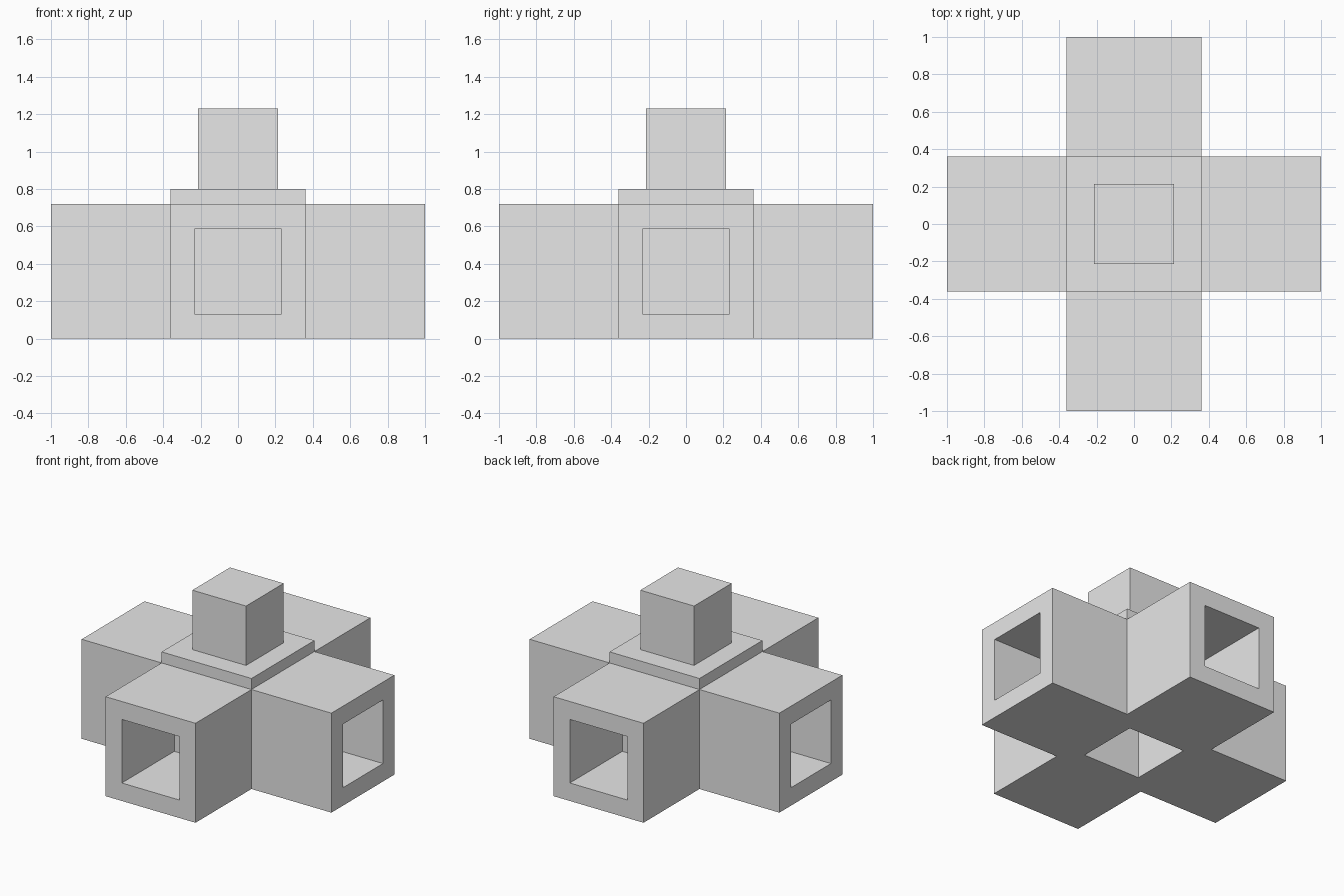
import bpy
import bmesh
from mathutils import Matrix, Vector

old = bpy.data.objects.get("Cube")
if old:
    bpy.data.objects.remove(old, do_unlink=True)

CORE = 0.72     # width of the centre block and arms
ARM = 0.64      # how far each arm sticks out
RIM = 0.13      # wall thickness around each recess
DEPTH = 0.60    # depth of each recess

grey = bpy.data.materials.new("plain_grey")
grey.use_nodes = True
grey.diffuse_color = (0.8, 0.8, 0.8, 1)
grey.node_tree.nodes["Principled BSDF"].inputs["Base Color"].default_value = (0.8, 0.8, 0.8, 1)


def new_box(width, height, base):
    """Box centred on the z axis, standing at the base height."""
    bm = bmesh.new()
    bmesh.ops.create_cube(bm, size=1)
    place = Matrix.Translation((0, 0, base + height / 2))
    bm.transform(place @ Matrix.Diagonal((width, width, height, 1)))
    bm.normal_update()
    return bm


def finish(bm, name):
    bmesh.ops.recalc_face_normals(bm, faces=bm.faces)
    mesh = bpy.data.meshes.new(name)
    bm.to_mesh(mesh)
    bm.free()
    mesh.materials.append(grey)
    obj = bpy.data.objects.new(name, mesh)
    bpy.context.collection.objects.link(obj)
    return obj


def push(bm, face, offset):
    """Extrude one face by an offset and return the moved face."""
    new = bmesh.ops.extrude_discrete_faces(bm, faces=[face])["faces"][0]
    bmesh.ops.translate(bm, verts=new.verts, vec=offset)
    return new


def recess(bm, face, direction):
    """Inset a face and sink it inwards."""
    bmesh.ops.inset_individual(bm, faces=[face], thickness=RIM, use_even_offset=True)
    push(bm, face, -direction * DEPTH)


# Cross-shaped body: four hollow arms and a recess underneath
body = new_box(CORE, CORE, 0)
for face in list(body.faces):
    out = Vector(face.normal)
    if abs(out.z) < 0.5:
        end = push(body, face, out * ARM)
        body.normal_update()
        recess(body, end, out)
    elif out.z < 0:
        recess(body, face, out)
finish(body, "cross_body")

# Raised plate and the block on top
finish(new_box(CORE, 0.08, CORE), "top_plate")
finish(new_box(0.43, 0.43, CORE + 0.08), "top_block")
